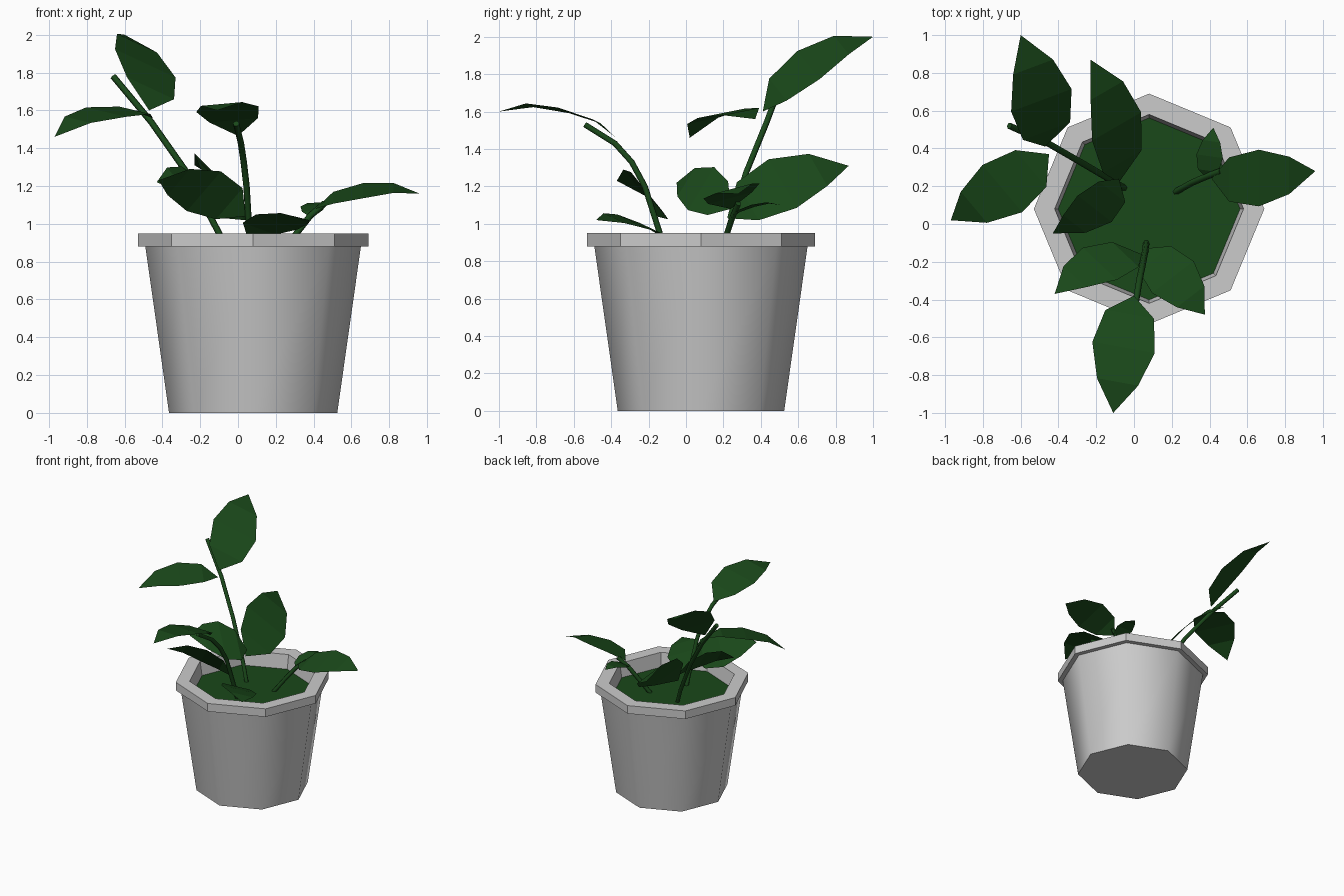
import bpy
import math
from mathutils import Vector

if "Cube" in bpy.data.objects:
    bpy.data.objects.remove(bpy.data.objects["Cube"])

green = bpy.data.materials.new("leaf_green")
green.diffuse_color = (0.01, 0.065, 0.01, 1)
green.use_nodes = True
green.node_tree.nodes["Principled BSDF"].inputs["Base Color"].default_value = green.diffuse_color
CENTRE = Vector((0.08, 0.08, 0))
SIDES = 8


def mesh_object(name, verts, faces, material=None):
    mesh = bpy.data.meshes.new(name)
    mesh.from_pydata(verts, [], faces)
    mesh.update()
    obj = bpy.data.objects.new(name, mesh)
    bpy.context.collection.objects.link(obj)
    if material:
        mesh.materials.append(material)
    return obj


def lathe(name, profile, cap=None, closed=False, material=None):
    """Turn a (radius, z) profile into an eight-sided shell."""
    verts = [CENTRE + Vector((r * math.cos(i * math.tau / SIDES),
                              r * math.sin(i * math.tau / SIDES), z))
             for r, z in profile for i in range(SIDES)]
    n = len(profile)
    faces = []
    for k in range(n if closed else n - 1):
        a, b = k * SIDES, (k + 1) % n * SIDES
        for i in range(SIDES):
            j = (i + 1) % SIDES
            faces.append((a + i, a + j, b + j, b + i))
    if cap == "bottom":
        faces.append(tuple(reversed(range(SIDES))))
    elif cap == "top":
        faces.append(tuple(range((n - 1) * SIDES, n * SIDES)))
    return mesh_object(name, verts, faces, material)


def stem(name, points, radius=0.017):
    curve = bpy.data.curves.new(name, "CURVE")
    curve.dimensions = "3D"
    curve.bevel_depth = radius
    curve.bevel_resolution = 1
    curve.use_fill_caps = True
    spline = curve.splines.new("POLY")
    spline.points.add(len(points) - 1)
    for p, co in zip(spline.points, points):
        p.co = (*co, 1)
    curve.materials.append(green)
    obj = bpy.data.objects.new(name, curve)
    bpy.context.collection.objects.link(obj)


def leaf(name, base, tip, side, arch):
    """Arched blade from base to tip; side is the half-width vector."""
    base, tip, side = Vector(base), Vector(tip), Vector(side)
    axis = tip - base
    up = axis.cross(side).normalized()
    if up.z < 0:
        up = -up
    verts = [base]
    for t, width, lift in ((0.18, 0.78, 0.75), (0.47, 1, 1), (0.76, 0.66, 0.85)):
        mid = base + axis * t + up * arch * lift
        verts += [mid - side * width, mid + side * width]
    verts.append(tip)
    faces = [(0, 2, 1), (1, 2, 4, 3), (3, 4, 6, 5), (5, 6, 7)]
    mesh_object(name, verts, faces, green)


# Pot: smooth tapered body, faceted rim, soil surface
body = lathe("pot_body", [(0.445, 0), (0.57, 0.88)], cap="bottom")
bpy.context.view_layer.objects.active = body
body.select_set(True)
bpy.ops.object.shade_smooth_by_angle(angle=math.radians(50))
lathe("pot_rim", [(0.56, 0.88), (0.61, 0.88), (0.61, 0.95), (0.50, 0.95), (0.48, 0.82)])
lathe("soil", [(0.485, 0.83)], cap="top", material=green)

# Front stem and its leaves
stem("front_stem", [(0.065, -0.10, 0.82), (0.06, -0.14, 0.95), (0.045, -0.22, 1.2),
                    (0.03, -0.29, 1.33), (0.015, -0.38, 1.43), (-0.01, -0.54, 1.53)])
leaf("front_leaf_top", (0, -0.38, 1.465), (-0.11, -1.0, 1.60), (0.165, -0.03, 0.015), 0.08)
leaf("front_leaf_left", (0.04, -0.16, 1.04), (-0.42, -0.37, 1.23), (0.09, -0.085, 0.105), 0.065)
leaf("front_leaf_right", (0.05, -0.13, 0.93), (0.375, -0.48, 1.02), (0.11, 0.085, -0.04), 0.04)

# Tall rear stem and its leaves
stem("rear_stem", [(-0.05, 0.19, 0.82), (-0.10, 0.22, 0.95), (-0.27, 0.32, 1.27),
                   (-0.46, 0.43, 1.54), (-0.66, 0.52, 1.78)])
leaf("rear_leaf_top", (-0.47, 0.41, 1.60), (-0.60, 1.0, 2.0), (0.16, 0.06, -0.075), 0.08)
leaf("rear_leaf_left", (-0.45, 0.37, 1.56), (-0.97, 0.02, 1.46), (-0.105, 0.125, 0.025), 0.08)
leaf("rear_leaf_low_front", (-0.08, 0.24, 1.08), (-0.43, -0.05, 1.22), (-0.09, 0.07, 0.115), 0.06)
leaf("rear_leaf_low_back", (-0.08, 0.22, 1.03), (-0.23, 0.87, 1.31), (0.13, 0.075, -0.13), 0.08)

# Short right stem and its leaves
stem("right_stem", [(0.22, 0.17, 0.82), (0.31, 0.22, 0.95), (0.38, 0.25, 1.04), (0.46, 0.28, 1.11)])
leaf("right_leaf_large", (0.41, 0.24, 1.08), (0.96, 0.28, 1.16), (0, 0.15, 0.04), 0.06)
leaf("right_leaf_small", (0.39, 0.24, 1.03), (0.42, 0.51, 1.10), (0.07, -0.01, 0.005), 0.035)
